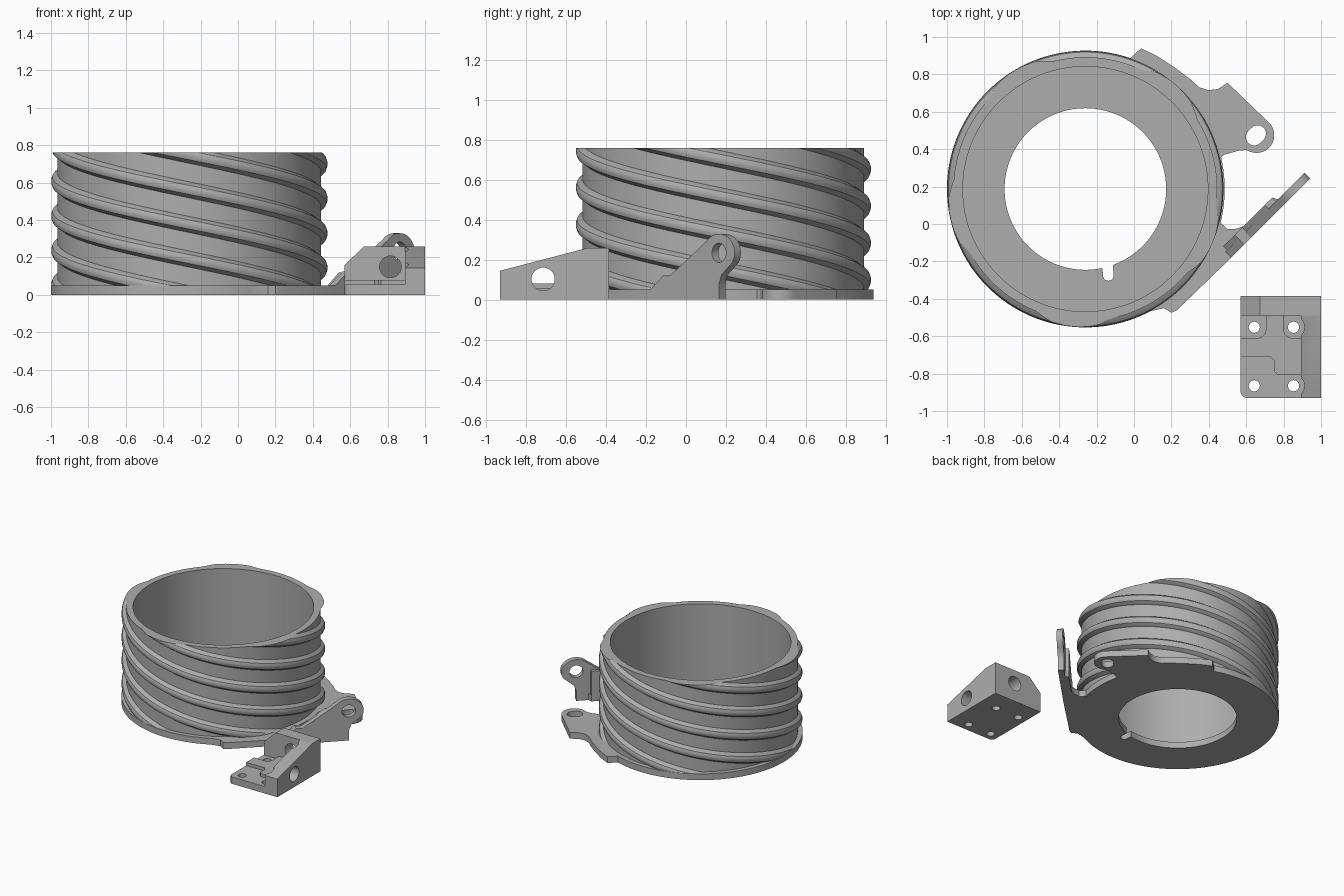
import bpy, bmesh, math
from mathutils import Vector, Matrix

if "Cube" in bpy.data.objects:
    bpy.data.objects.remove(bpy.data.objects["Cube"])

grey = bpy.data.materials.new("plain grey")
grey.diffuse_color = (0.42, 0.42, 0.42, 1)
grey.use_nodes = True
grey.node_tree.nodes["Principled BSDF"].inputs["Base Color"].default_value = grey.diffuse_color
CX, CY = -0.26, 0.187          # axis of the threaded cup
TOP, FLOOR = 0.76, 0.05


def finish(name, bm, smooth=True):
    bmesh.ops.recalc_face_normals(bm, faces=bm.faces)
    me = bpy.data.meshes.new(name)
    bm.to_mesh(me)
    bm.free()
    ob = bpy.data.objects.new(name, me)
    bpy.context.collection.objects.link(ob)
    me.materials.append(grey)
    if smooth:
        shade(ob)
    return ob


def shade(ob):
    bpy.ops.object.select_all(action='DESELECT')
    ob.select_set(True)
    bpy.context.view_layer.objects.active = ob
    bpy.ops.object.shade_smooth_by_angle(angle=math.radians(30))


def prism(name, pts, place, depth):
    """Extrude a 2D outline; place maps (a, b, depth) to a 3D point."""
    bm = bmesh.new()
    rings = [[bm.verts.new(place(a, b, d)) for a, b in pts] for d in depth]
    n = len(pts)
    bm.faces.new(rings[0])
    bm.faces.new(rings[1])
    for i in range(n):
        j = (i + 1) % n
        bm.faces.new((rings[0][i], rings[0][j], rings[1][j], rings[1][i]))
    return finish(name, bm, False)


def arc(cx, cy, r, a0, a1, n):
    return [(cx + r * math.cos(math.radians(a0 + (a1 - a0) * i / n)),
             cy + r * math.sin(math.radians(a0 + (a1 - a0) * i / n))) for i in range(n + 1)]


def circle(cx, cy, r, n=48):
    return arc(cx, cy, r, 0, 360, n)[:-1]


def cut(ob, cutters):
    for c in cutters:
        c.hide_render = True
        m = ob.modifiers.new("cut", 'BOOLEAN')
        m.operation, m.solver, m.object = 'DIFFERENCE', 'EXACT', c
        bpy.context.view_layer.objects.active = ob
        bpy.ops.object.modifier_apply(modifier=m.name)
        bpy.data.objects.remove(c)
    shade(ob)


flat = lambda a, b, d: (a, b, d)        # outline seen from above
front = lambda a, b, d: (a, d, b)       # outline seen from the front
side = lambda a, b, d: (d, a, b)        # outline seen from the right

# Flange: round base with a slotted lug and a foot for the lever
outline = arc(CX, CY, 0.74, 71, 298, 110)
outline += [(0.16, -0.45), (0.2, -0.475), (0.23, -0.46), (0.51, -0.19), (0.865, 0.165), (0.83, 0.19),
            (0.78, 0.13), (0.74, 0.14), (0.63, 0.03), (0.59, -0.01), (0.55, -0.025), (0.5, -0.028)]
outline += arc(CX, CY, 0.745, -14, 13, 12)
outline += [(0.48, 0.37), (0.56, 0.392), (0.6, 0.395)]
outline += arc(0.655, 0.475, 0.095, 250, 400, 14)
outline += [(0.5, 0.755), (0.45, 0.722), (0.4, 0.715), (0.35, 0.73), (0.3, 0.775),
            (0.22, 0.835), (0.12, 0.9), (0.04, 0.938), (0.015, 0.92)]
flange = prism("flange", outline, flat, (0, FLOOR))
slot = [(-0.175, -0.2), (-0.165, -0.27)] + arc(-0.137, -0.275, 0.029, 190, 350, 8) + [(-0.115, -0.2)]
lug = arc(0.643, 0.465, 0.045, 135, 315, 14) + arc(0.661, 0.483, 0.045, -45, 135, 14)
cut(flange, [prism("hole", circle(CX, CY, 0.432, 128), flat, (-1, 1)),
             prism("notch", slot, flat, (-1, 1)),
             prism("lug_hole", lug, flat, (-1, 1))])

# Cup wall
bm = bmesh.new()
N = 160
prof = [(0.655, FLOOR), (0.705, FLOOR), (0.705, TOP), (0.655, TOP)]
rings = [[bm.verts.new((CX + r * math.cos(t), CY + r * math.sin(t), z)) for r, z in prof]
         for t in (2 * math.pi * i / N for i in range(N))]
for i in range(N):
    a, b = rings[i], rings[(i + 1) % N]
    for k in range(4):
        bm.faces.new((a[k], b[k], b[(k + 1) % 4], a[(k + 1) % 4]))
finish("cup_wall", bm)

# Five-start thread ridges, trimmed at the rim and the flange
LEAD, STARTS = 0.925, 5
ridge = [(0.69, -0.047), (0.705, -0.043), (0.732, -0.024), (0.738, -0.008),
         (0.738, 0.008), (0.732, 0.024), (0.705, 0.043), (0.69, 0.047)]
for s in range(STARTS):
    bm = bmesh.new()
    prev = None
    for i in range(161):
        z0 = 0.9 - 0.95 * i / 160
        t = 2 * math.pi * (s / STARTS + (0.70 - z0) / LEAD)
        ring = [bm.verts.new((CX + r * math.cos(t), CY + r * math.sin(t), z0 + dz)) for r, dz in ridge]
        if prev:
            for k in range(len(ridge)):
                m = (k + 1) % len(ridge)
                bm.faces.new((prev[k], ring[k], ring[m], prev[m]))
        else:
            bm.faces.new(ring)
        prev = ring
    bm.faces.new(prev)
    for z, up in ((TOP, 1), (FLOOR - 0.005, -1)):
        bmesh.ops.bisect_plane(bm, geom=bm.verts[:] + bm.edges[:] + bm.faces[:], plane_co=(0, 0, z),
                               plane_no=(0, 0, up), clear_outer=True)
        bmesh.ops.holes_fill(bm, edges=[e for e in bm.edges if e.is_boundary])
    finish("thread_ridge", bm)

# Lever: upright eyed plate on the 45 degree edge of the flange
OFF = 0.70
lever_place = lambda y, z, d: (y + OFF - d * 0.7071, y + d * 0.7071, z)
eye = [(0.165 + 0.078 * math.cos(math.radians(a)), 0.235 + 0.095 * math.sin(math.radians(a)))
       for a in range(-30, 141, 10)]
plate = [(-0.2, 0), (0.165, 0), (0.165, 0.08), (0.178, 0.125), (0.205, 0.155)] + eye
plate += [(-0.075, 0.125), (-0.11, 0.125), (-0.18, 0.05), (-0.2, 0.05)]
lever = prism("lever", plate, lever_place, (0, 0.045))
hole = [(0.165 + 0.035 * math.cos(a), 0.235 + 0.048 * math.sin(a))
        for a in (2 * math.pi * i / 32 for i in range(32))]
cut(lever, [prism("eye_hole", hole, lever_place, (-0.2, 0.3))])
gusset = [(-0.17, 0.0), (0.09, 0.0), (0.09, 0.24), (0.05, 0.24), (-0.07, 0.12), (-0.11, 0.12), (-0.17, 0.05)]
prism("lever_gusset", gusset, lever_place, (0.03, 0.072))

# Mounting block: base, raised step, back wall and sloped side wall
X0, X1, Y0, Y1 = 0.57, 1.0, -0.93, -0.385
base = arc(X0 + 0.035, Y0 + 0.035, 0.035, 180, 270, 6) + [(0.93, Y0), (0.93, Y1 - 0.02), (X0, Y1 - 0.02)]
block_base = prism("block_base", base, flat, (0, 0.055))
step = [(X0, -0.71), (0.73, -0.71)] + [(0.75, -0.73), (0.75, -0.79), (0.765, -0.805), (0.91, -0.805),
        (0.91, -0.61), (0.85, -0.61)] + arc(0.845, -0.565, 0.045, 270, 180, 5)
step += [(0.8, -0.47), (0.705, -0.47)] + arc(0.66, -0.565, 0.045, 0, -90, 5) + [(X0, -0.61)]
prism("block_step", step, flat, (0.03, 0.08))
screws = [(x, y) for x in (0.643, 0.853) for y in (-0.552, -0.865)]
cut(block_base, [prism("screw_hole", circle(x, y, 0.03, 24), flat, (-1, 1)) for x, y in screws])

back = prism("block_back_wall", [(X0, 0), (X1, 0), (X1, 0.26), (0.675, 0.26), (X0, 0.16)], front, (-0.488, Y1))
cut(back, [prism("back_hole", circle(0.815, 0.15, 0.058, 40), front, (-1, 0))])

wall = [(Y0, 0), (-0.48, 0), (-0.48, 0.26), (-0.49, 0.26), (Y0, 0.145)]
side_wall = prism("block_side_wall", wall, side, (0.892, X1))
cut(side_wall, [prism("side_hole", circle(-0.715, 0.103, 0.058, 40), side, (0.5, 1.5)),
                prism("pocket", circle(0.853, -0.865, 0.058, 32), flat, (0.055, 0.5)),
                prism("pocket", circle(0.853, -0.552, 0.058, 32), flat, (0.055, 0.5)),
                prism("screw", circle(0.853, -0.865, 0.03, 24), flat, (-1, 1))])
